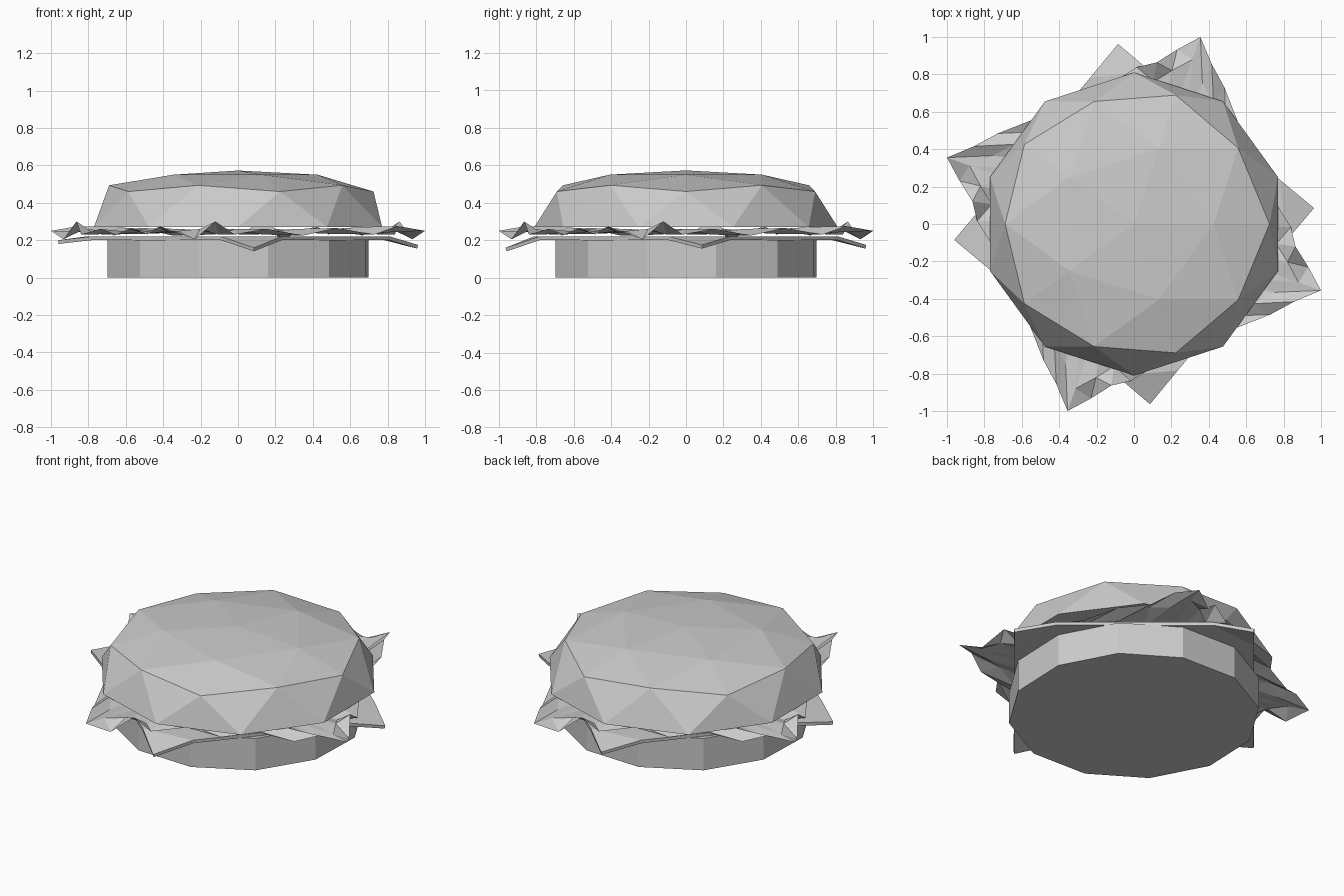
import bpy, bmesh, math
from mathutils import Vector, Matrix

if "Cube" in bpy.data.objects:
    bpy.data.objects.remove(bpy.data.objects["Cube"])


def finish(bm, name):
    bmesh.ops.recalc_face_normals(bm, faces=bm.faces)
    mesh = bpy.data.meshes.new(name)
    bm.to_mesh(mesh)
    bm.free()
    obj = bpy.data.objects.new(name, mesh)
    bpy.context.collection.objects.link(obj)
    return obj


def turn(x, y, quarter):
    return Matrix.Rotation(quarter * math.pi / 2, 2) @ Vector((x, y))


# Bottom bun: twelve-sided slab
bm = bmesh.new()
bmesh.ops.create_cone(bm, cap_ends=True, segments=12, radius1=0.715, radius2=0.715, depth=0.2,
                      matrix=Matrix.Translation((0, 0, 0.1)) @ Matrix.Rotation(math.radians(13), 4, 'Z'))
finish(bm, "bottom_bun")

# Cheese slice: thin square with folded, drooping corners
bm = bmesh.new()
flat, corners = [], []
for q, z in enumerate((0.165, 0.165, 0.19, 0.15)):
    c = turn(0.96, 0.085, q)
    corners.append(bm.verts.new((c.x, c.y, z)))
    for n in (-1, 1):
        p = c.lerp(turn(0.96, 0.085, q + n), 0.17)
        flat.append(bm.verts.new((p.x, p.y, 0.21)))
bm.faces.new(flat)
for q in range(4):
    bm.faces.new((flat[2 * q], corners[q], flat[2 * q + 1]))
cheese = finish(bm, "cheese")
mod = cheese.modifiers.new("thickness", 'SOLIDIFY')
mod.thickness = 0.02
mod.offset = 0

# Lettuce: square leaf with a crumpled rim, same ripple on each side
# (position along side, inset, rim height, inner height)
ripple = [(0, 0, 0.25, 0.25), (0.09, 0.01, 0.205, 0.26), (0.17, 0.03, 0.30, 0.23),
          (0.25, 0.0, 0.23, 0.26), (0.38, 0.03, 0.26, 0.23), (0.52, 0.0, 0.225, 0.26),
          (0.66, 0.02, 0.265, 0.235), (0.80, 0.0, 0.23, 0.27), (0.90, 0.01, 0.275, 0.24)]
bm = bmesh.new()
rim, inner, core = [], [], []
for q in range(4):
    a, b = turn(1.0, -0.355, q), turn(1.0, -0.355, q + 1)
    for t, inset, z_rim, z_in in ripple:
        p = a.lerp(b, t) * (1 - inset)
        rim.append(bm.verts.new((p.x, p.y, z_rim)))
        inner.append(bm.verts.new((p.x * 0.88, p.y * 0.88, z_in)))
        core.append(bm.verts.new((p.x * 0.7, p.y * 0.7, 0.245)))
n = len(rim)
for outer, inside in ((rim, inner), (inner, core)):
    for i in range(n):
        j = (i + 1) % n
        bm.faces.new((outer[i], outer[j], inside[i]))
        bm.faces.new((outer[j], inside[j], inside[i]))
bm.faces.new(core)
finish(bm, "lettuce")

# Top bun: upper half of an icosphere with a flattened crown
bm = bmesh.new()
bmesh.ops.create_icosphere(bm, subdivisions=2, radius=1)
bmesh.ops.delete(bm, geom=[v for v in bm.verts if v.co.z < -0.01], context='VERTS')
for v in bm.verts:
    z = v.co.z
    height = 0.425 * z if z < 0.6 else 0.28 + (z - 0.85) * 0.15
    v.co = (v.co.x * 0.81, v.co.y * 0.81, 0.27 + height)
bmesh.ops.holes_fill(bm, edges=[e for e in bm.edges if e.is_boundary], sides=0)
finish(bm, "top_bun")
